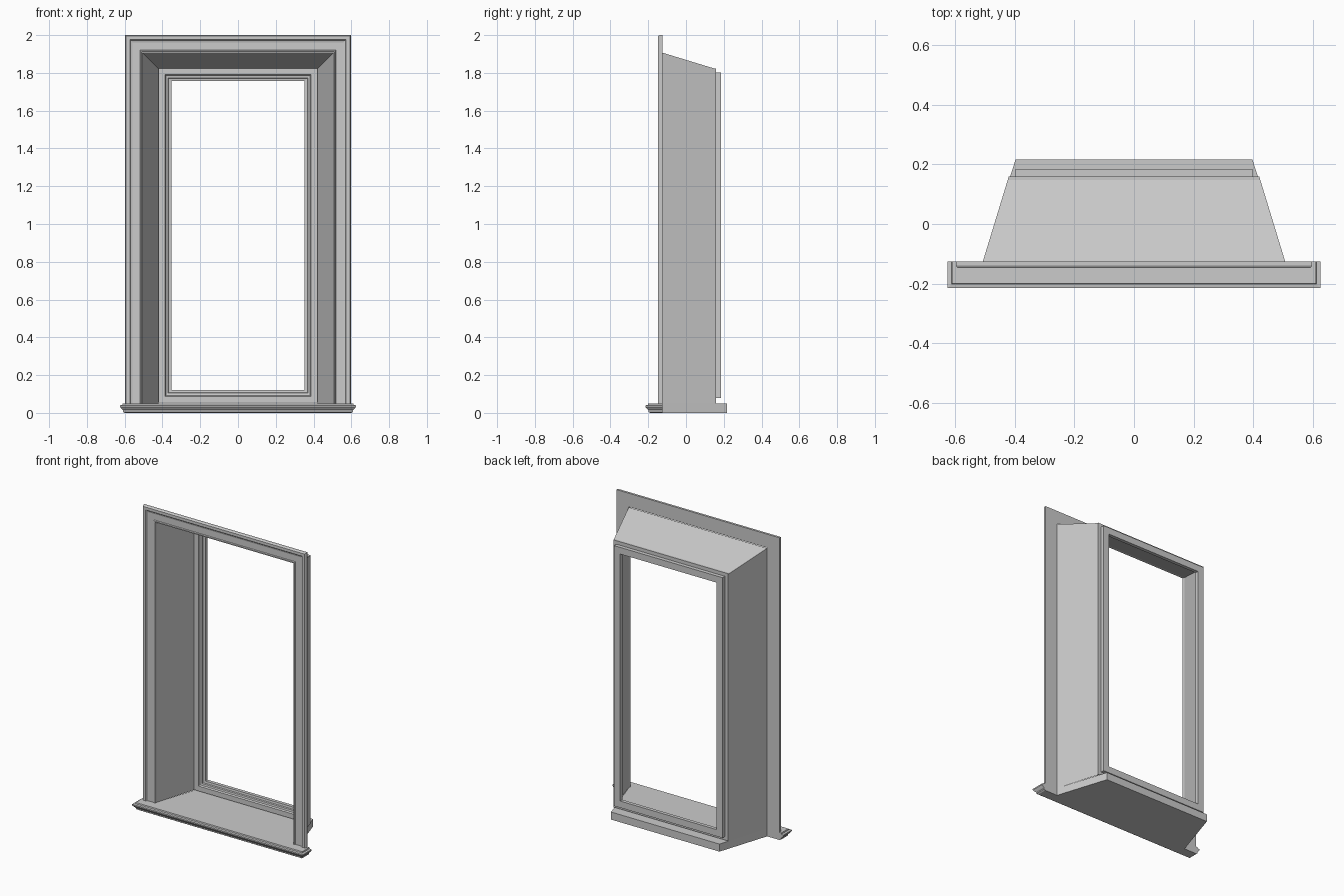
import bpy, bmesh

if "Cube" in bpy.data.objects:
    bpy.data.objects.remove(bpy.data.objects["Cube"])


def loft(name, rings, ring_closed, profile_closed, caps=False, inward=False):
    """Join equal-length rings of points with quads."""
    bm = bmesh.new()
    vs = [[bm.verts.new(p) for p in r] for r in rings]
    n, m = len(vs), len(vs[0])
    for i in range(n if profile_closed else n - 1):
        a, b = vs[i], vs[(i + 1) % n]
        for j in range(m if ring_closed else m - 1):
            k = (j + 1) % m
            bm.faces.new((a[j], a[k], b[k], b[j]))
    if caps:
        if ring_closed:
            bm.faces.new(vs[0])
            bm.faces.new(vs[-1])
        else:
            bm.faces.new([r[0] for r in vs])
            bm.faces.new([r[-1] for r in vs])
    bmesh.ops.recalc_face_normals(bm, faces=bm.faces)
    if inward:
        bm.faces.ensure_lookup_table()
        if bm.faces[0].normal.x < 0:
            bmesh.ops.reverse_faces(bm, faces=bm.faces)
    me = bpy.data.meshes.new(name)
    bm.to_mesh(me)
    bm.free()
    ob = bpy.data.objects.new(name, me)
    bpy.context.collection.objects.link(ob)
    return ob


SILL_TOP = 0.05


def arch(w, y, bottom=SILL_TOP, rise=1.40):
    """Mitred outline at half width w: up, across and down."""
    return [(-w, y, bottom), (-w, y, w + rise), (w, y, w + rise), (w, y, bottom)]


# Moulded casing around the front opening
casing = [(0.597, -0.125), (0.597, -0.14), (0.592, -0.148), (0.573, -0.148),
          (0.568, -0.141), (0.558, -0.138), (0.518, -0.138), (0.514, -0.143),
          (0.507, -0.143), (0.507, -0.125)]
loft("front_casing", [arch(w, y, rise=1.403) for w, y in casing],
     False, True, caps=True)

# Splayed side and head linings
loft("splayed_reveal", [arch(0.507, -0.125), arch(0.42, 0.16)],
     False, False, inward=True)

# Stepped window frame at the back
frame = [(0.42, 0.14), (0.42, 0.16), (0.397, 0.16), (0.397, 0.185),
         (0.353, 0.185), (0.353, 0.162), (0.367, 0.16), (0.37, 0.152),
         (0.382, 0.15), (0.387, 0.14)]
loft("window_frame", [arch(w, y, bottom=0.475 - w, rise=1.404) for w, y in frame],
     True, True)

# Tapered sill board
loft("sill_board", [[(-0.507, -0.125, z), (0.507, -0.125, z),
                     (0.397, 0.217, z), (-0.397, 0.217, z)]
                    for z in (0, SILL_TOP)], True, False, caps=True)

# Moulded sill nosing with mitred returns
nosing = [(0.065, 0), (0.074, 0.006), (0.074, 0.014), (0.08, 0.02),
          (0.09, 0.032), (0.09, 0.04), (0.077, 0.042), (0.075, SILL_TOP)]
loft("sill_nosing", [[(-0.535 - d, -0.125, z), (-0.535 - d, -0.125 - d, z),
                      (0.535 + d, -0.125 - d, z), (0.535 + d, -0.125, z)]
                     for d, z in nosing], True, False, caps=True)
